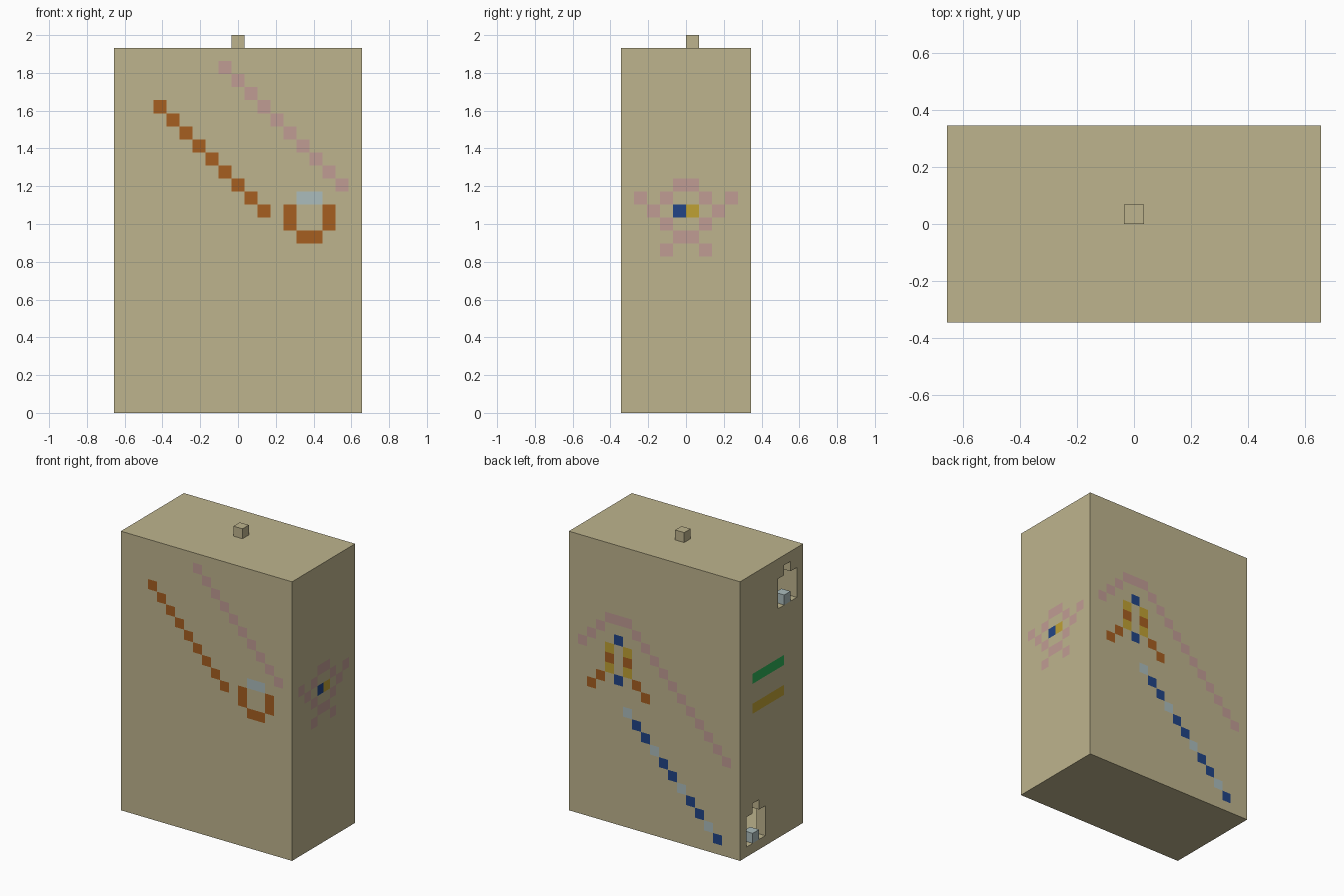
import bpy, bmesh
from mathutils import Vector

if "Cube" in bpy.data.objects:
    bpy.data.objects.remove(bpy.data.objects["Cube"])

CELL = 2 / 29
WIDE, DEEP, TALL = 19, 10, 28


def linear(v):
    v /= 255
    return v / 12.92 if v <= 0.04045 else ((v + 0.055) / 1.055) ** 2.4


def material(name, r, g, b):
    m = bpy.data.materials.new(name)
    m.use_nodes = True
    color = (linear(r), linear(g), linear(b), 1)
    m.diffuse_color = color
    bsdf = next(n for n in m.node_tree.nodes if n.type == "BSDF_PRINCIPLED")
    bsdf.inputs["Base Color"].default_value = color
    return m


palette = {
    "tan": material("tan", 190, 180, 141),
    "orange": material("orange", 166, 94, 32),
    "pink": material("dusty_pink", 192, 156, 148),
    "pale": material("pale_blue", 171, 188, 188),
    "blue": material("navy_blue", 33, 68, 134),
    "yellow": material("mustard", 191, 161, 52),
    "green": material("green", 45, 174, 86),
}
names = list(palette)
paint = {}      # (side, column, row) -> colour name
openings = set()


def put(side, color, *cells):
    for col, row in cells:
        paint[side, col, row] = color


def diagonal(side, color, col, row, count, step=1, rise=-1):
    put(side, color, *((col + step * n, row + rise * n) for n in range(0, count)))


# Front: two falling lines and a ring; columns run along +x
diagonal("front", "orange", 3, 23, 9)
diagonal("front", "pink", 8, 26, 10)
put("front", "pale", (14, 16), (15, 16))
put("front", "orange", (14, 13), (15, 13))
for col in (13, 16):
    put("front", "orange", (col, 14), (col, 15))

# Right-hand side: symmetrical star with a two-coloured centre
for half, row in ((0, 17), (1, 16), (3, 16), (2, 15), (1, 14), (0, 13), (1, 12)):
    put("side", "pink", (5 + half, row), (4 - half, row))
put("side", "blue", (4, 15))
put("side", "yellow", (5, 15))

# Back: arc with a long tail, small rocket and a dashed trail; columns run along -x
diagonal("back", "pink", 1, 17, 3, rise=1)
diagonal("back", "pink", 4, 20, 3, rise=0)
diagonal("back", "pink", 7, 19, 11)
put("back", "blue", (5, 18), (5, 14))
for col, out in ((4, -1), (6, 1)):
    put("back", "yellow", (col, 17), (col, 15))
    put("back", "orange", (col, 16))
    diagonal("back", "orange", col + out, 14, 2, step=out)
diagonal("back", "blue", 6, 11, 11)
for n in range(0, 10, 3):
    put("back", "pale", (6 + n, 11 - n))

# Far side: two stripes and two stepped openings, each with a pale block
for row, color in ((17, "green"), (14, "yellow")):
    diagonal("far", color, 3, row, 5, rise=0)
for mid, base in ((2, 23), (7, 1)):
    openings |= {("far", mid + d, base + r) for d in (-1, 0, 1) for r in range(3)}
    openings.add(("far", mid, base + 3))
    openings.remove(("far", mid, base))
    put("far", "pale", (mid, base))


def cell_of(face):
    c, n = face.calc_center_median() / CELL, face.normal
    x, y, z = int(c.x + WIDE / 2), int(c.y + DEEP / 2), int(c.z)
    if n.y < -0.5:
        return "front", x, z
    if n.y > 0.5:
        return "back", WIDE - 1 - x, z
    if n.x > 0.5:
        return "side", y, z
    if n.x < -0.5:
        return "far", y, z
    return "end", x, y


def box_mesh(bm, size, center):
    verts = bmesh.ops.create_cube(bm, size=1)["verts"]
    for v in verts:
        v.co = Vector(a * s + c for a, s, c in zip(v.co, size, center)) * CELL


def finish(bm, name):
    mesh = bpy.data.meshes.new(name)
    bm.to_mesh(mesh)
    bm.free()
    for m in palette.values():
        mesh.materials.append(m)
    obj = bpy.data.objects.new(name, mesh)
    bpy.context.collection.objects.link(obj)
    return obj


# Hollow case: a gridded box with painted cells and cut openings
bm = bmesh.new()
box_mesh(bm, (WIDE, DEEP, TALL), (0, 0, TALL / 2))
for axis, count, start in ((0, WIDE, -WIDE / 2), (1, DEEP, -DEEP / 2), (2, TALL, 0)):
    normal = Vector((0, 0, 0))
    normal[axis] = 1
    for n in range(1, count):
        bmesh.ops.bisect_plane(bm, geom=bm.verts[:] + bm.edges[:] + bm.faces[:],
                               plane_co=normal * (start + n) * CELL, plane_no=normal)
bm.normal_update()
holes = []
for f in bm.faces:
    key = cell_of(f)
    f.material_index = names.index(paint.get(key, "tan"))
    if key in openings:
        holes.append(f)
bmesh.ops.delete(bm, geom=holes, context="FACES")
case = finish(bm, "case")
wall = case.modifiers.new("wall", "SOLIDIFY")
wall.thickness = CELL
wall.offset = -1
wall.use_even_offset = True

# Knob on the top
bm = bmesh.new()
box_mesh(bm, (1, 1, 1), (0, 0.5, TALL + 0.5))
finish(bm, "top_knob")
